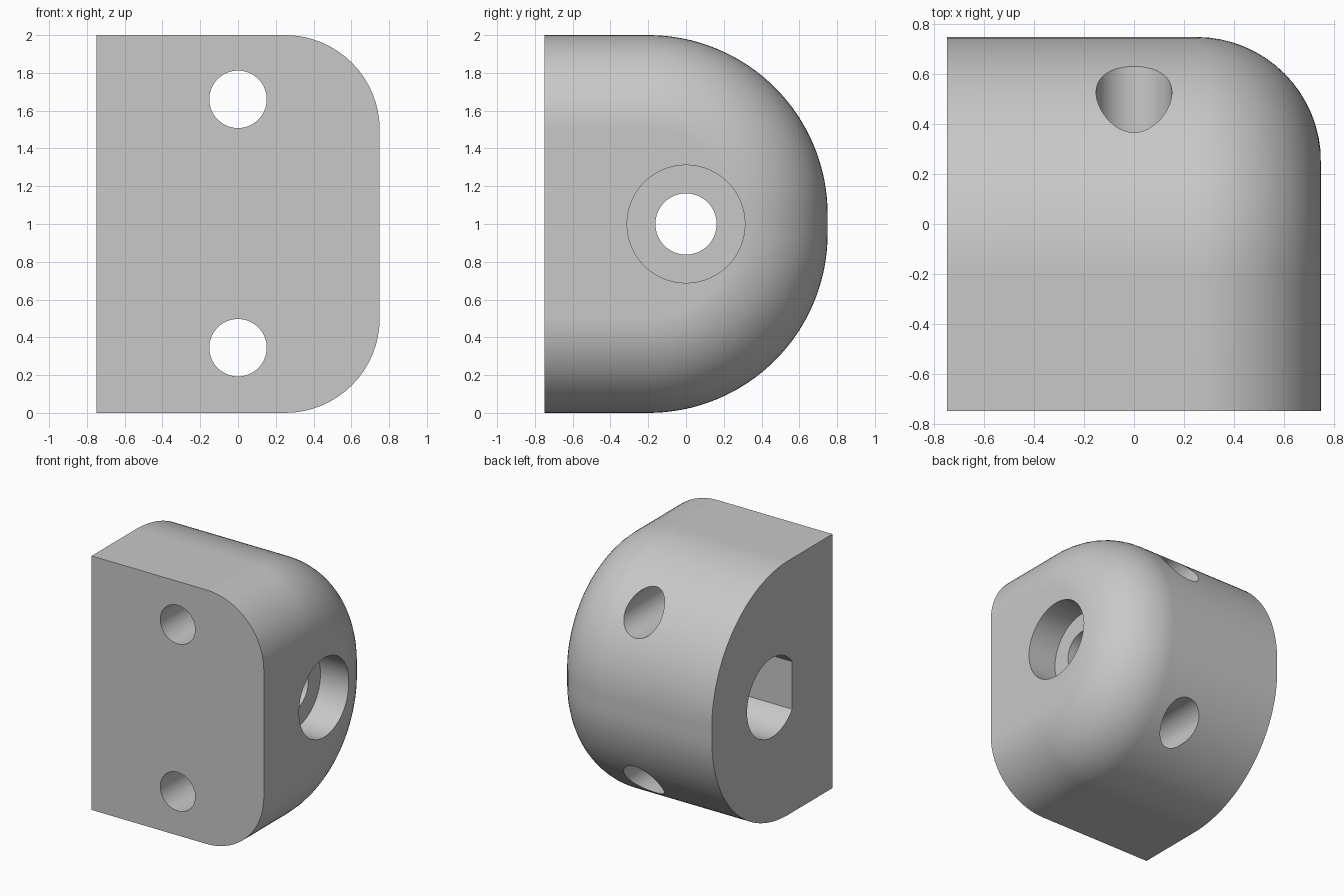
import bpy, bmesh
from math import sin, cos, pi, radians
from mathutils import Matrix

cube = bpy.data.objects.get("Cube")
if cube:
    bpy.data.objects.remove(cube)

SEG = 32          # steps in each quarter round
HALF = 0.75       # half width and half depth
FILLET = 0.5      # rounding of the outer end

grey = bpy.data.materials.new("light_grey")
grey.use_nodes = True
colour = (0.58, 0.58, 0.58, 1)
grey.diffuse_color = colour
grey.node_tree.nodes["Principled BSDF"].inputs["Base Color"].default_value = colour


def make_object(name, bm):
    bmesh.ops.recalc_face_normals(bm, faces=bm.faces)
    mesh = bpy.data.meshes.new(name)
    bm.to_mesh(mesh)
    bm.free()
    mesh.materials.append(grey)
    obj = bpy.data.objects.new(name, mesh)
    bpy.context.collection.objects.link(obj)
    return obj


def loft(name, rings):
    """Skin a list of equal closed rings and cap both ends."""
    bm = bmesh.new()
    loops = [[bm.verts.new(p) for p in ring] for ring in rings]
    n = len(loops[0])
    for a, b in zip(loops, loops[1:]):
        for i in range(n):
            j = (i + 1) % n
            bm.faces.new((a[i], a[j], b[j], b[i]))
    bm.faces.new(loops[0])
    bm.faces.new(loops[-1])
    return make_object(name, bm)


def section(x, inset):
    """Side profile: flat front, rounded back, shrunk by inset."""
    r = 0.95 - inset
    arc = [i * pi / 2 / SEG for i in range(SEG + 1)]
    lower = [(x, -0.2 + r * sin(a), 0.95 - r * cos(a)) for a in arc]
    upper = [(x, -0.2 + r * cos(a), 1.05 + r * sin(a)) for a in arc]
    return [(x, -HALF, inset)] + lower + upper + [(x, -HALF, 2 - inset)]


def cylinder(name, radius, depth, axis, centre):
    bm = bmesh.new()
    turn = Matrix.Rotation(pi / 2, 4, axis)
    bmesh.ops.create_cone(bm, cap_ends=True, segments=64, radius1=radius, radius2=radius,
                          depth=depth, matrix=Matrix.Translation(centre) @ turn)
    return make_object(name, bm)


# Body with a rounded back and one rounded end
rings = [section(-HALF, 0)]
for k in range(SEG // 2 + 1):
    t = k * pi / SEG
    rings.append(section(HALF - FILLET + FILLET * sin(t), FILLET * (1 - cos(t))))
body = loft("mounting_block", rings)

# Two mounting holes from front to back
cutters = [cylinder("mounting_hole_cutter", 0.152, 3, 'X', (0, 0, z)) for z in (0.345, 1.66)]

# Screw bore and its counterbore in the rounded end
cutters.append(cylinder("bore_cutter", 0.162, 3, 'Y', (0, 0, 1)))
cutters.append(cylinder("counterbore_cutter", 0.312, 0.5, 'Y', (HALF, 0, 1)))

# Round socket with one flat side in the square end
flat = radians(37)
angles = [-pi + flat + i * (2 * pi - 2 * flat) / 56 for i in range(57)]
cutters.append(loft("socket_cutter", [
    [(x, 0.312 * cos(a), 1 + 0.312 * sin(a)) for a in angles] for x in (-1, 0.15)]))

# Cut the holes
bpy.context.view_layer.objects.active = body
for cutter in cutters:
    cutter.hide_render = True
    cut = body.modifiers.new("cut", 'BOOLEAN')
    cut.operation = 'DIFFERENCE'
    cut.solver = 'EXACT'
    cut.object = cutter
    bpy.ops.object.modifier_apply(modifier=cut.name)
    bpy.data.objects.remove(cutter)

# Smooth the rounds, keep the rims sharp
bpy.ops.object.select_all(action='DESELECT')
body.select_set(True)
bpy.ops.object.shade_smooth_by_angle(angle=radians(30))
weighted = body.modifiers.new("even_shading", 'WEIGHTED_NORMAL')
weighted.keep_sharp = True
